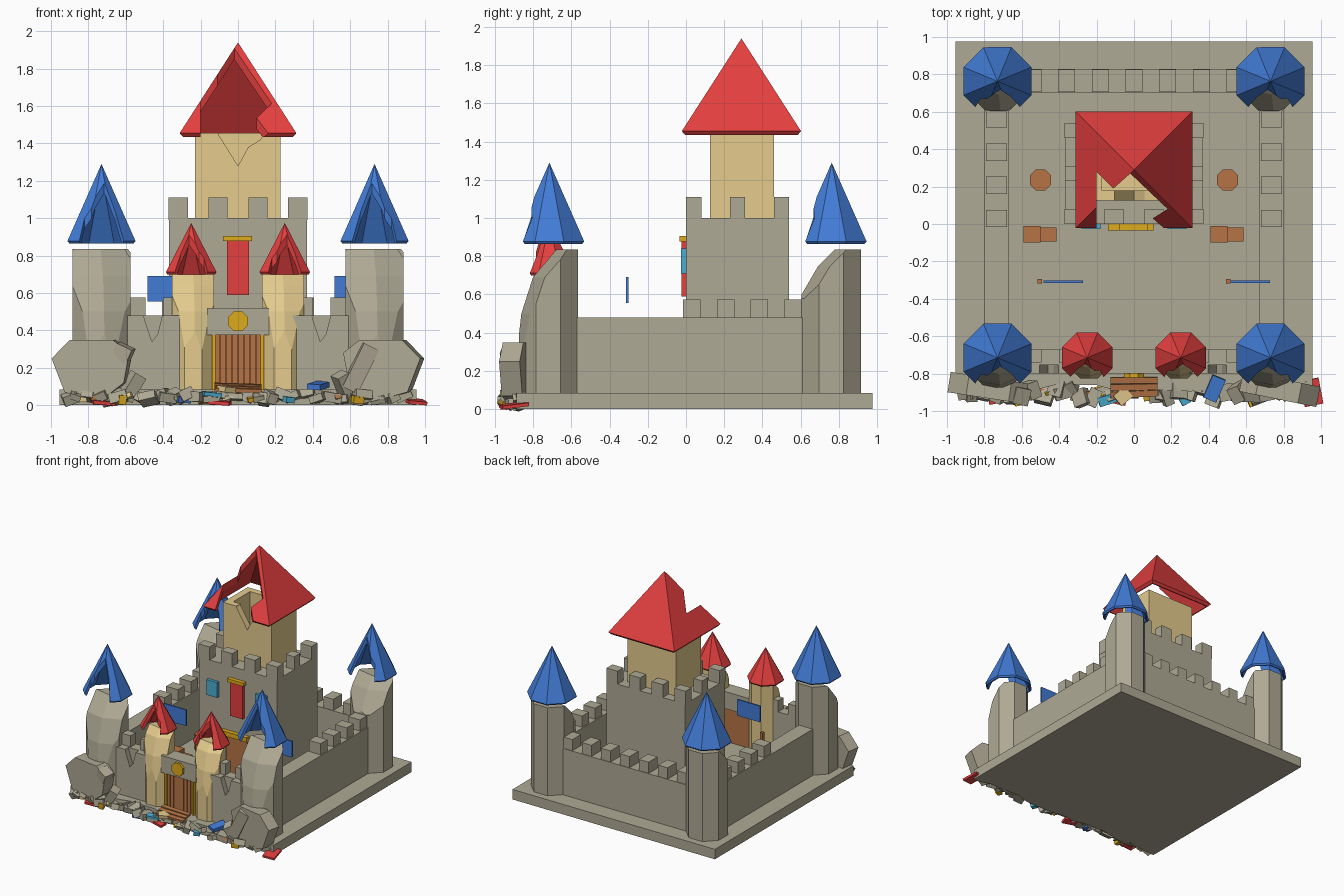
import bpy, bmesh, math, random
from mathutils import Matrix

if "Cube" in bpy.data.objects:
    bpy.data.objects.remove(bpy.data.objects["Cube"])
random.seed(4)


def material(name, *rgb):
    m = bpy.data.materials.new(name)
    m.use_nodes = True
    m.diffuse_color = (*rgb, 1)
    m.node_tree.nodes["Principled BSDF"].inputs["Base Color"].default_value = (*rgb, 1)
    return m


STONE = material("stone", .43, .4, .3)
TAN = material("sandstone", .78, .6, .27)
RED = material("red", .78, .05, .05)
BLUE = material("blue", .055, .2, .67)
WOOD = material("wood", .46, .175, .06)
GOLD = material("gold", .74, .41, .012)
GLASS = material("glass", .07, .42, .64)


def finish(name, bm, mat, loc=(0, 0, 0), rot=(0, 0, 0)):
    bmesh.ops.recalc_face_normals(bm, faces=bm.faces)
    me = bpy.data.meshes.new(name)
    bm.to_mesh(me)
    bm.free()
    if mat:
        me.materials.append(mat)
    ob = bpy.data.objects.new(name, me)
    ob.location, ob.rotation_euler = loc, rot
    bpy.context.collection.objects.link(ob)
    return ob


def block(name, mat, loc, size, rot=(0, 0, 0)):
    bm = bmesh.new()
    bmesh.ops.create_cube(bm, size=1)
    bmesh.ops.scale(bm, vec=size, verts=bm.verts)
    return finish(name, bm, mat, loc, rot)


def span(name, mat, x0, x1, y0, y1, z0, z1):
    return block(name, mat, ((x0 + x1) / 2, (y0 + y1) / 2, (z0 + z1) / 2), (x1 - x0, y1 - y0, z1 - z0))


def column(name, mat, x, y, z0, z1, apothem, sides=8, tip=False, rim=0):
    """Flat-sided column or pointed roof; rim adds a thin undercut edge below a roof."""
    bm = bmesh.new()
    r = apothem / math.cos(math.pi / sides)
    bmesh.ops.create_cone(bm, cap_ends=True, segments=sides, radius1=r,
                          radius2=0 if tip else r, depth=z1 - z0,
                          matrix=Matrix.Rotation(math.pi / sides, 4, 'Z'))
    bmesh.ops.remove_doubles(bm, verts=bm.verts, dist=1e-5)
    if rim:
        bm.normal_update()
        bottom = min(bm.faces, key=lambda f: f.normal.z)
        lower = bmesh.ops.extrude_discrete_faces(bm, faces=[bottom])["faces"][0]
        for v in lower.verts:
            v.co = (v.co.x * .945, v.co.y * .945, v.co.z - rim)
    return finish(name, bm, mat, (x, y, (z0 + z1) / 2))


def prism(name, mat, pts, axis, a, b, loc=(0, 0, 0), rot=(0, 0, 0)):
    """Extrude a flat outline along one axis from a to b."""
    place = {'x': lambda p, h: (h, *p), 'y': lambda p, h: (p[0], h, p[1]), 'z': lambda p, h: (*p, h)}[axis]
    bm = bmesh.new()
    lo, hi = [[bm.verts.new(place(p, h)) for p in pts] for h in (a, b)]
    bm.faces.new(lo)
    bm.faces.new(hi)
    for i in range(len(pts)):
        j = (i + 1) % len(pts)
        bm.faces.new((lo[i], lo[j], hi[j], hi[i]))
    return finish(name, bm, mat, loc, rot)


def cut(ob, cutter):
    mod = ob.modifiers.new("cut", 'BOOLEAN')
    mod.operation, mod.solver, mod.object = 'DIFFERENCE', 'EXACT', cutter
    bpy.context.view_layer.update()
    me = bpy.data.meshes.new_from_object(ob.evaluated_get(bpy.context.evaluated_depsgraph_get()))
    ob.modifiers.clear()
    ob.data = me
    bpy.data.objects.remove(cutter)


def hollow_roof(name, mat, x, y, z0, z1, w, sides, rim, drop):
    ob = column(name, mat, x, y, z0, z1, w, sides, True, rim)
    cut(ob, column("inner", None, x, y, z0 - drop, z1 - drop, w, sides, True))
    return ob


def broken_roof(name, mat, x, y, z0, z1, w, flip=1):
    """Hollow pointed roof with a ragged hole at the front."""
    ob = hollow_roof(name, mat, x, y, z0, z1, w, 8, .013, .055)
    hole = [(-.7, -1.6), (-.66, -.76), (-.4, -.46), (-.08, -.25), (.3, -.52), (.5, -.5), (.66, -.78), (.7, -1.6)]
    hole = [(px * w * flip, py * w) for px, py in hole]
    cut(ob, prism("hole", None, hole, 'z', z0 - .2, z1 + .2, (x, y, 0)))


def broken_tower(name, mat, x, y, top, w, profile, turns):
    """Octagonal tower whose front has sheared away in planes that meet at a ridge."""
    ob = column(name, mat, x, y, .08, top, w)
    outline = [(-.4, profile[0][1])] + profile + [(profile[-1][0], 1.2), (-.4, 1.2)]
    for turn in turns:
        cut(ob, prism("shear", None, outline, 'x', -.4, .4, (x, y, 0), (0, 0, turn)))


# Broken base slab
base = span("base", STONE, -.955, .955, -.93, .975, 0, .085)
ragged = [(-1.1, -1.1)] + [(-1 + i * .1, -.87 + random.uniform(-.03, .02)) for i in range(21)] + [(1.1, -1.1)]
cut(base, prism("ragged", None, ragged, 'z', -.1, .2))

# Curtain walls and battlements
span("back_wall", STONE, -.6, .6, .7, .83, .08, .48)
for i in range(-3, 4):
    block("back_merlon", STONE, (i * .18, .765, .525), (.09, .12, .1))
for s, side in ((1, "left"), (-1, "right")):
    span(side + "_wall", STONE, s * .735 - .065, s * .735 + .065, -.6, .65, .08, .48)
    for i in range(4):
        block(side + "_merlon", STONE, (s * .735, .03 + i * .177, .525), (.11, .092, .1))
    wall = span(side + "_front_wall", STONE, s * .46 - .18, s * .46 + .18, -.8, -.67, .08, .48)
    notch = [(-.08, .6), (-.05, .46), (-.01, .34), (.02, .38), (.05, .5), (.05, .6)]
    cut(wall, prism("notch", None, notch, 'y', -1, -.755, (s * .45, 0, 0)))
    for x in (.36, .535):
        block(side + "_front_merlon", STONE, (s * x, -.705, .525), (.08, .07, .1))

    # Corner towers
    broken_tower(side + "_back_tower", STONE, s * .73, .76, .835, .155,
                 [(-.16, .58), (-.065, .75), (.04, .86)], (-.2, .4))
    broken_tower(side + "_front_tower", STONE, s * .73, -.72, .835, .155,
                 [(-.155, .33), (-.136, .5), (-.078, .69), (.06, .86)], (-.2, .4))
    for y, end in ((.763, "back"), (-.715, "front")):
        broken_roof(f"{side}_{end}_tower_roof", BLUE, s * .73, y, .878, 1.29, .182, s)

    # Gate towers
    broken_tower(side + "_gate_tower", TAN, s * .24, -.715, .7, .112,
                 [(-.12, .3), (-.095, .5), (-.05, .64), (.02, .72)], (-.2, .35))
    broken_roof(side + "_gate_roof", RED, s * .25, -.715, .712, .975, .135, -s)
    block(side + "_gate_trim", GOLD, (s * .13, -.78, .23), (.018, .03, .29))

    # Courtyard barrels, crates and flags
    column("barrel", WOOD, s * .5, .235, .085, .22, .057)
    span("crate", WOOD, s * .5 - .09, s * .5, -.1, -.01, .085, .19)
    span("low_crate", WOOD, s * .5, s * .5 + .085, -.093, -.02, .085, .16)
    block("flag_pole", WOOD, (s * .505, -.307, .28), (.024, .024, .39))
    span("flag", BLUE, s * .5 + .015, s * .5 + .228, -.315, -.301, .555, .692)

    # Keep windows
    span(side + "_window", GLASS, s * .23 - .05, s * .23 + .05, -.026, .01, .71, .84)

# Gate
for i in range(8):
    block("gate_plank", WOOD, (-.112 + i * .032, -.75, .23), (.029, .05, .3))
span("gate_backing", WOOD, -.13, .13, -.74, -.69, .085, .375)
span("gate_lintel", STONE, -.165, .165, -.8, -.67, .375, .52)
disc = column("gate_disc", GOLD, 0, -.81, .44, .46, .053)
disc.location, disc.rotation_euler = (0, -.81, .45), (math.pi / 2, 0, 0)
for i in range(3):
    block("fallen_plank", WOOD, (0, -.835 - i * .037, .105 - i * .012), (.25, .034, .02), (.15, .03, .02 * i))

# Keep
span("keep", STONE, -.37, .37, 0, .54, .08, 1)
for x in (-.32, -.107, .107, .32):
    for y in (.04, .5):
        block("keep_merlon", STONE, (x, y, 1.05), (.104, .08, .12))
for x in (-.33, .33):
    block("keep_side_merlon", STONE, (x, .27, 1.05), (.08, .08, .12))
span("banner", RED, -.06, .06, -.024, .01, .59, .89)
span("banner_rod", GOLD, -.08, .075, -.034, .01, .877, .905)
span("keep_door", WOOD, -.1, .1, -.02, .01, .085, .41)
span("keep_door_lintel", GOLD, -.14, .105, -.036, .01, .41, .45)

# Upper tower, hollow with a split front
upper = span("upper_tower", TAN, -.23, .228, .125, .46, .99, 1.455)
cut(upper, span("room", None, -.17, .17, .18, .405, 1.15, 1.6))
split = [(-.12, 1.5), (-.1, 1.44), (0, 1.28), (.055, 1.38), (.12, 1.42), (.17, 1.5)]
cut(upper, prism("split", None, split, 'y', 0, .3))

# Great roof with its front torn open
great = hollow_roof("great_roof", RED, 0, .29, 1.455, 1.94, .312, 4, .02, .06)
tear = [(-.2, -.2), (-.2, .28), (-.11, .19), (-.02, .27), (.18, .08), (.1, .03), (.17, -.03), (.17, -.2)]
cut(great, prism("tear", None, tear, 'z', 1.2, 2.2))

# Fallen wall slabs at the front corners
slab = [(-.2, .25), (-.1, .35), (.13, .35), (.22, .28), (.19, .12), (.06, .02), (-.13, .07)]
prism("right_fallen_slab", STONE, slab, 'y', -.06, .05, (-.79, -.87, 0), (0, 0, -.15))
prism("left_fallen_slab", STONE, [(-x, z) for x, z in slab], 'y', -.06, .05, (.79, -.88, 0), (0, 0, -.2))
for s in (-1, 1):
    block("leaning_stone", STONE, (s * .65, -.9, .2), (.09, .09, .26), (.1, .45, .2 * s))
    block("small_leaning_stone", STONE, (s * .57, -.89, .1), (.07, .09, .15), (.2, -.5 * s, .4))

# Rubble strewn along the broken edge
mixed = [STONE, STONE, TAN, STONE, WOOD, STONE, GOLD, STONE]
for i in range(56):
    mat = mixed[i % len(mixed)]
    big = 1 if mat is STONE else .6
    size = [big * random.uniform(low, high) for low, high in ((.05, .1), (.05, .1), (.03, .06))]
    turn = [random.uniform(-.45, .45) for _ in range(3)]
    block("rubble", mat, (-.9 + i * .0325, random.uniform(-.93, -.87), random.uniform(.03, .055)), size, turn)

# Coloured shards among the rubble
for mat, x, y, z, size, turn in (
        (BLUE, .43, -.88, .105, (.075, .13, .03), -.4), (BLUE, -.29, -.94, .03, (.07, .05, .03), .3),
        (RED, .95, -.9, .02, (.1, .14, .018), .2), (RED, -.1, -.93, .015, (.12, .06, .02), -.2),
        (RED, -.72, -.92, .015, (.12, .07, .02), .2), (TAN, -.06, -.92, .085, (.08, .07, .03), .7),
        (GLASS, -.14, -.94, .06, (.1, .05, .02), .3), (GLASS, .27, -.94, .03, (.05, .05, .03), .5),
        (GOLD, .64, -.95, .03, (.06, .04, .04), .4), (GOLD, -.62, -.95, .03, (.04, .04, .05), .2)):
    block("shard", mat, (x, y, z), size, (.12, .08, turn))
